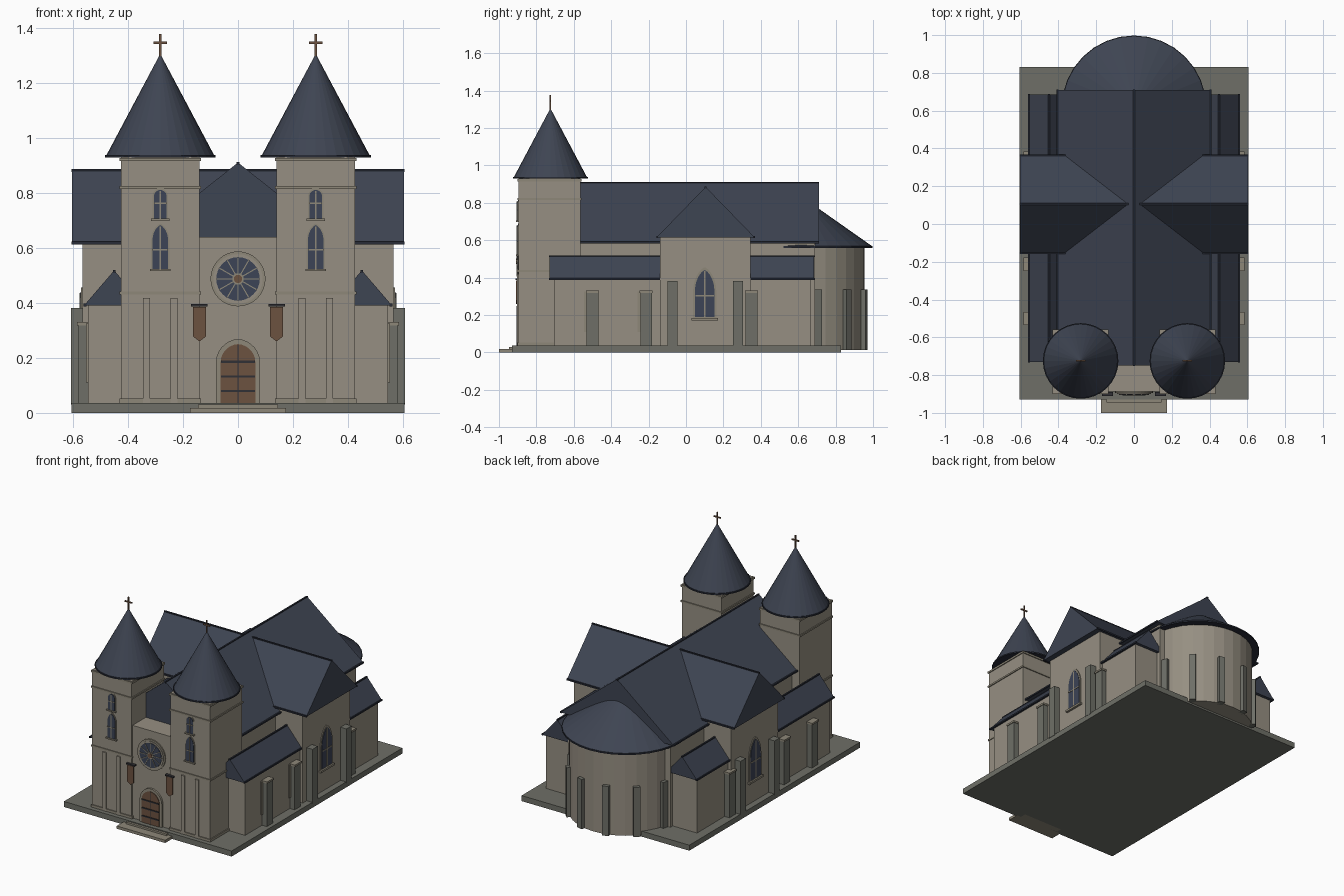
import bpy, bmesh, math
from mathutils import Matrix, Vector

if "Cube" in bpy.data.objects:
    bpy.data.objects.remove(bpy.data.objects["Cube"])


def material(name, rgb):
    m = bpy.data.materials.new(name)
    m.diffuse_color = (*rgb, 1)
    m.use_nodes = True
    m.node_tree.nodes["Principled BSDF"].inputs["Base Color"].default_value = m.diffuse_color
    return m


STONE = material("warm stone", (0.305, 0.275, 0.223))
TRIM = material("trim stone", (0.27, 0.245, 0.19))
GREY = material("grey stone", (0.156, 0.159, 0.136))
SLATE = material("roof slate", (0.048, 0.058, 0.084))
EDGE = material("dark roof edge", (0.021, 0.025, 0.038))
GLASS = material("window glass", (0.045, 0.057, 0.092))
WOOD = material("brown wood", (0.15, 0.084, 0.051))
IRON = material("dark iron", (0.03, 0.03, 0.036))


def finish(name, bm, mat):
    bmesh.ops.recalc_face_normals(bm, faces=bm.faces)
    me = bpy.data.meshes.new(name)
    bm.to_mesh(me)
    bm.free()
    me.materials.append(mat)
    ob = bpy.data.objects.new(name, me)
    bpy.context.collection.objects.link(ob)
    return ob


def box(name, x, y, z, mat, turn=None):
    """Box from three (low, high) ranges, with an optional extra transform."""
    bm = bmesh.new()
    size = [abs(r[1] - r[0]) for r in (x, y, z)]
    mid = [(r[0] + r[1]) / 2 for r in (x, y, z)]
    mtx = Matrix.Translation(mid) @ Matrix.Diagonal((*size, 1))
    bmesh.ops.create_cube(bm, size=1, matrix=(turn or Matrix()) @ mtx)
    return finish(name, bm, mat)


def prism(name, pts, axis, a, b, mat):
    """Extrude a (u, z) outline along x or y from a to b."""
    bm = bmesh.new()
    place = (lambda u, z, t: (t, u, z)) if axis == "x" else (lambda u, z, t: (u, t, z))
    ends = [[bm.verts.new(place(u, z, t)) for u, z in pts] for t in (a, b)]
    for e in ends:
        bm.faces.new(e)
    n = len(pts)
    for i in range(n):
        j = (i + 1) % n
        bm.faces.new((ends[0][i], ends[0][j], ends[1][j], ends[1][i]))
    return finish(name, bm, mat)


def cone(name, c, r1, r2, z0, z1, mat, sides=32):
    bm = bmesh.new()
    bmesh.ops.create_cone(bm, cap_ends=True, segments=sides, radius1=r1, radius2=r2,
                          depth=z1 - z0, matrix=Matrix.Translation((*c, (z0 + z1) / 2)))
    return finish(name, bm, mat)


def arch(c, w, z0, spring, top, power=1.0, n=7):
    """Outline of an arched opening; power 1 is round, higher is more pointed."""
    right = []
    for i in range(n + 1):
        a = math.pi / 2 * i / n
        right.append((w * math.cos(a) ** power, spring + (top - spring) * math.sin(a)))
    left = [(-u, z) for u, z in reversed(right[:-1])]
    return [(c + u, z) for u, z in [(w, z0)] + right + left + [(-w, z0)]]


def circle(c, z, r, n=32):
    return [(c + r * math.cos(math.tau * i / n), z + r * math.sin(math.tau * i / n)) for i in range(n)]


def gable_roof(name, c, w, z0, z1, axis, a, b):
    """Solid slate gable with dark ridge and eave strips."""
    prism(name, [(c - w, z0), (c + w, z0), (c, z1)], axis, a, b, SLATE)
    for u, z in ((c, z1 - 0.004), (c - w + 0.004, z0 + 0.002), (c + w - 0.004, z0 + 0.002)):
        t = 0.005
        prism(name + "_edge", [(u - t, z - t), (u + t, z - t), (u + t, z + t), (u - t, z + t)],
              axis, a - 0.002, b + 0.002, EDGE)


# Plinth and entrance steps
box("plinth", (-0.605, 0.605), (-0.93, 0.83), (0, 0.036), GREY)
box("lower_step", (-0.175, 0.175), (-1.0, -0.92), (0, 0.018), TRIM)
box("upper_step", (-0.145, 0.145), (-0.945, -0.88), (0.0, 0.03), TRIM)

# Nave, facade and transept
box("nave_walls", (-0.37, 0.37), (-0.72, 0.69), (0.03, 0.595), STONE)
gable_roof("nave_roof", 0, 0.41, 0.585, 0.91, "y", -0.75, 0.71)
box("facade", (-0.15, 0.15), (-0.887, -0.7), (0.03, 0.64), STONE)
box("transept_walls", (-0.565, 0.565), (-0.14, 0.345), (0.03, 0.62), STONE)
gable_roof("transept_roof", 0.105, 0.2625, 0.615, 0.885, "x", -0.603, 0.603)

# Apse with conical roof and radial buttresses
AC = (0, 0.615)
cone("apse_wall", AC, 0.34, 0.34, 0.012, 0.565, STONE)
cone("apse_eave", AC, 0.383, 0.383, 0.558, 0.568, EDGE)
cone("apse_roof", AC, 0.38, 0, 0.568, 0.835, SLATE)
for deg in range(15, 180, 30):
    turn = Matrix.Translation((*AC, 0)) @ Matrix.Rotation(math.radians(deg), 4, "Z")
    box("apse_buttress", (0.32, 0.362), (-0.02, 0.02), (0.012, 0.335), GREY, turn)

for s in (-1, 1):
    # Side aisles with small gable roofs
    box("aisle_walls", (s * 0.35, s * 0.545), (-0.705, 0.665), (0.03, 0.395), STONE)
    gable_roof("aisle_roof", s * 0.45, 0.11, 0.39, 0.518, "y", -0.73, 0.685)

    # Aisle buttresses with caps and backing panels
    for y in (-0.50, -0.213, 0.35):
        box("buttress_panel", (s * 0.53, s * 0.552), (y - 0.045, y + 0.03), (0.11, 0.325), TRIM)
        box("aisle_buttress", (s * 0.53, s * 0.58), (y - 0.031, y + 0.031), (0.03, 0.32), GREY)
        box("buttress_cap", (s * 0.53, s * 0.585), (y - 0.035, y + 0.035), (0.318, 0.33), TRIM)

    # Transept buttresses and pointed window
    for y in (-0.072, 0.277):
        box("transept_buttress", (s * 0.55, s * 0.607), (y - 0.027, y + 0.027), (0.03, 0.382), GREY)
    x = s * 0.565
    prism("transept_window_frame", arch(0.1, 0.062, 0.18, 0.33, 0.455, 1.4), "x", x - s * 0.01, x + s * 0.005, TRIM)
    prism("transept_window_glass", arch(0.1, 0.052, 0.188, 0.33, 0.44, 1.4), "x", x, x + s * 0.008, GLASS)
    box("transept_mullion", (x, x + s * 0.011), (0.096, 0.104), (0.188, 0.435), TRIM)
    box("transept_transom", (x, x + s * 0.011), (0.05, 0.15), (0.3, 0.307), TRIM)
    box("transept_sill", (x - s * 0.01, x + s * 0.015), (0.03, 0.17), (0.17, 0.183), TRIM)

    # Tower shaft with string courses
    cx, cy, f = s * 0.2825, -0.73, -0.895
    box("tower", (cx - 0.1425, cx + 0.1425), (f, -0.565), (0.03, 0.93), STONE)
    for z, h, o in ((0.036, 0.016, 0.006), (0.43, 0.011, 0.005), (0.814, 0.011, 0.006), (0.915, 0.012, 0.006)):
        box("tower_band", (cx - 0.1425 - o, cx + 0.1425 + o), (f - o, -0.565 + o), (z, z + h), TRIM)
    for px in (0.2325, 0.333):
        box("tower_pilaster", (s * px - 0.0125, s * px + 0.0125), (f - 0.008, f + 0.01), (0.036, 0.418), STONE)

    # Conical spire with eave and cross
    cone("spire_eave", (cx, -0.725), 0.2, 0.2, 0.929, 0.938, EDGE)
    cone("spire", (cx, -0.725), 0.195, 0, 0.938, 1.305, SLATE)
    box("cross_post", (cx - 0.004, cx + 0.004), (-0.729, -0.721), (1.29, 1.377), WOOD)
    box("cross_bar", (cx - 0.025, cx + 0.025), (-0.729, -0.721), (1.341, 1.349), WOOD)

    # Tower windows: pointed below, round-headed above
    for w, z0, spring, top, power, bar in ((0.028, 0.523, 0.63, 0.682, 1.4, 0.59),
                                           (0.023, 0.706, 0.787, 0.81, 1.0, 0.76)):
        prism("tower_window_frame", arch(cx, w + 0.005, z0, spring, top + 0.006, power), "y", f - 0.004, f + 0.01, TRIM)
        prism("tower_window_glass", arch(cx, w, z0, spring, top, power), "y", f - 0.007, f, GLASS)
        box("tower_mullion", (cx - 0.0025, cx + 0.0025), (f - 0.01, f), (z0, top - 0.004), TRIM)
        box("tower_transom", (cx - w, cx + w), (f - 0.01, f), (bar, bar + 0.005), TRIM)
        box("tower_sill", (cx - w - 0.01, cx + w + 0.01), (f - 0.014, f), (z0 - 0.008, z0), TRIM)

    # Hanging banner with rod
    bx = s * 0.14
    prism("banner", [(bx - 0.023, 0.385), (bx - 0.023, 0.277), (bx, 0.26), (bx + 0.023, 0.277), (bx + 0.023, 0.385)],
          "y", -0.909, -0.903, WOOD)
    box("banner_rod", (bx - 0.03, bx + 0.03), (-0.911, -0.89), (0.387, 0.395), IRON)

# Arched door with iron straps
F = -0.887
prism("door_frame", arch(0, 0.08, 0.03, 0.185, 0.268, 1.1), "y", F - 0.012, F + 0.01, TRIM)
prism("door", arch(0, 0.063, 0.03, 0.185, 0.25, 1.1), "y", F - 0.016, F, WOOD)
for z in (0.08, 0.132, 0.186):
    box("door_strap", (-0.061, 0.061), (F - 0.02, F), (z - 0.004, z + 0.004), IRON)
box("door_seam", (-0.0015, 0.0015), (F - 0.018, F), (0.03, 0.247), IRON)

# Rose window with twelve spokes
RZ = 0.487
prism("rose_outer_ring", circle(0, RZ, 0.1), "y", F - 0.008, F + 0.01, TRIM)
prism("rose_inner_ring", circle(0, RZ, 0.09), "y", F - 0.012, F, STONE)
prism("rose_glass", circle(0, RZ, 0.079), "y", F - 0.015, F, GLASS)
for i in range(12):
    turn = Matrix.Translation((0, 0, RZ)) @ Matrix.Rotation(math.tau * i / 12, 4, "Y")
    box("rose_spoke", (0.01, 0.08), (F - 0.018, F), (-0.002, 0.002), TRIM, turn)
prism("rose_hub_ring", circle(0, RZ, 0.021, 16), "y", F - 0.019, F, TRIM)
prism("rose_hub", circle(0, RZ, 0.015, 16), "y", F - 0.022, F, WOOD)
